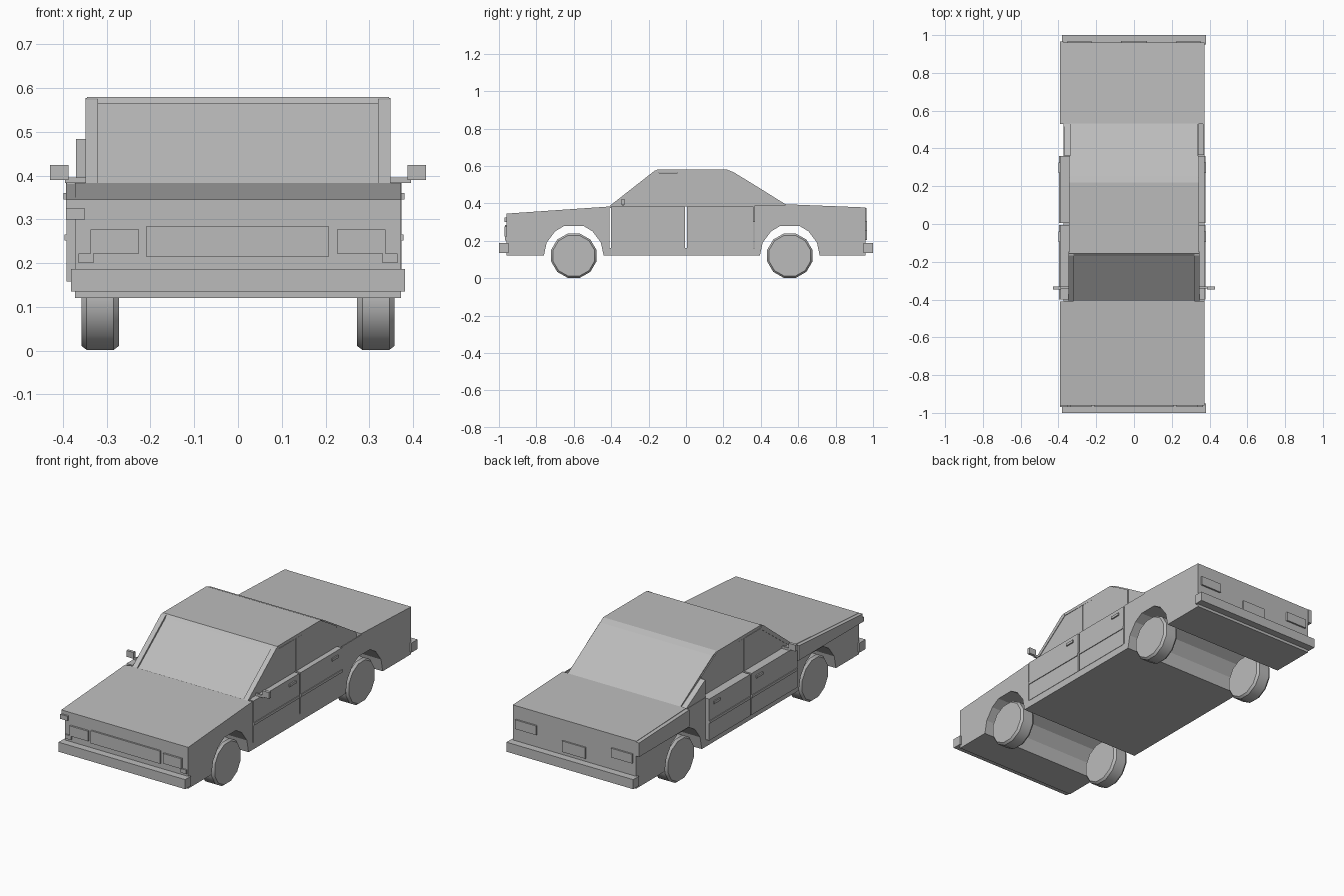
import bpy, bmesh, math

if "Cube" in bpy.data.objects:
    bpy.data.objects.remove(bpy.data.objects["Cube"])

grey = bpy.data.materials.new("body_grey")
grey.diffuse_color = (0.5, 0.5, 0.5, 1)
grey.use_nodes = True
grey.node_tree.nodes["Principled BSDF"].inputs["Base Color"].default_value = grey.diffuse_color


def finish(name, bm):
    bmesh.ops.recalc_face_normals(bm, faces=bm.faces)
    mesh = bpy.data.meshes.new(name)
    bm.to_mesh(mesh)
    bm.free()
    mesh.materials.append(grey)
    ob = bpy.data.objects.new(name, mesh)
    bpy.context.collection.objects.link(ob)
    return ob


def prism(name, pts, x0, x1):
    """Extrude a (y, z) outline across x."""
    bm = bmesh.new()
    face = bm.faces.new([bm.verts.new((x0, y, z)) for y, z in pts])
    ext = bmesh.ops.extrude_face_region(bm, geom=[face])
    for v in ext["geom"]:
        if isinstance(v, bmesh.types.BMVert):
            v.co.x = x1
    return finish(name, bm)


def box(name, x0, x1, y0, y1, z0, z1):
    return prism(name, [(y0, z0), (y1, z0), (y1, z1), (y0, z1)], x0, x1)


FRONT_AXLE, REAR_AXLE = -0.6, 0.555
ARCH = [(-.16, .12), (-.145, .19), (-.10, .25), (-.05, .28),
        (.05, .28), (.10, .25), (.145, .19), (.16, .12)]


def arch(yc):
    return [(yc + y, z) for y, z in ARCH]


# Lower body: bonnet, low cabin floor and boot, with wheel tunnels
outline = ([(-.96, .12)] + arch(FRONT_AXLE) + arch(REAR_AXLE) +
           [(.96, .12), (.96, .378), (.53, .395), (.53, .30), (.365, .30),
            (.365, .16), (-.408, .16), (-.408, .383), (-.96, .345)])
prism("lower_body", outline, -.372, .372)

# Bumpers
box("front_bumper", -.382, .382, -1, -.95, .135, .187)
box("rear_bumper", -.382, .382, .95, 1, .135, .187)

# Roof, windscreen and rear window
prism("windscreen", [(-.408, .375), (-.395, .375), (-.15, .555), (-.16, .567)], -.325, .325)
prism("roof", [(-.17, .565), (.25, .56), (.22, .58), (-.155, .58)], -.345, .345)
prism("rear_window", [(.22, .58), (.22, .565), (.25, .55), (.53, .375),
                      (.54, .39), (.36, .502), (.255, .566)], -.34, .34)

# Doors, side windows and pillars on both sides
for s, side in ((1, "right"), (-1, "left")):
    outer = .374 if s > 0 else .392
    for part, y0, y1 in (("front", -.40, -.006), ("rear", .006, .36)):
        box(f"{side}_{part}_door", s * .335, s * outer, y0, y1, .158, .384)
        box(f"{side}_{part}_side_trim", s * outer, s * (outer + .004), y0, y1, .252, .266)
        box(f"{side}_{part}_door_handle", s * outer, s * (outer + .007),
            y1 - .09, y1 - .035, .346, .36)
    prism(f"{side}_front_window", [(-.395, .384), (-.006, .384), (-.006, .562), (-.16, .562)],
          s * .335, s * .345)
    prism(f"{side}_rear_window", [(.006, .384), (.36, .384), (.36, .495), (.25, .562), (.006, .562)],
          s * .335, s * .345)
    box(f"{side}_centre_pillar", s * .334, s * .342, -.006, .006, .384, .562)
    # Slanted windscreen pillar
    prism(f"{side}_front_pillar", [(-.412, .383), (-.385, .383), (-.145, .562),
                                   (-.15, .578), (-.168, .574)], s * .32, s * .348)
    # Rear roof pillar and quarter skin below it
    px = (.33, .342) if s > 0 else (.335, .37)
    prism(f"{side}_rear_pillar", [(.362, .30), (.53, .30), (.53, .388), (.362, .484)],
          s * px[0], s * px[1])
    box(f"{side}_quarter_skin", s * .366, s * .372, .365, .53, .30, .388)
    # Door mirror
    box(f"{side}_mirror_stalk", s * .345, s * .395, -.342, -.332, .383, .396)
    box(f"{side}_mirror", s * .387, s * .43, -.346, -.33, .39, .424)
    # Lamps at the nose and tail
    box(f"{side}_headlight", s * .226, s * .337, -.97, -.96, .222, .277)
    box(f"{side}_bumper_bracket", s * .33, s * .365, -.968, -.96, .20, .222)
    box(f"{side}_tail_lamp", s * .225, s * .352, .96, .969, .255, .305)

# Raised strips along the left wings, and the left corner marker
prism("left_front_wing_strip", [(-.96, .30), (-.41, .30), (-.41, .381), (-.96, .345)], -.372, -.393)
prism("left_rear_wing_strip", [(.53, .30), (.965, .30), (.965, .376), (.53, .392)], -.372, -.393)
box("left_corner_marker", -.393, -.35, -.97, -.955, .30, .325)

# Grille and number plate panel
box("grille", -.21, .208, -.969, -.96, .215, .284)
box("rear_plate", -.07, .07, .96, .968, .205, .265)


# Wheels: low-sided tyres with bevelled shoulders
def wheel(name, x0, x1, yc, n=12):
    bm = bmesh.new()
    b = .012
    rings = []
    for x, r in ((x0, .115), (x0 + b, .125), (x1 - b, .125), (x1, .115)):
        rings.append([bm.verts.new((x, yc + r * math.cos((i + .5) * math.tau / n),
                                    .12 + .98 * r * math.sin((i + .5) * math.tau / n)))
                      for i in range(n)])
    for a, c in zip(rings, rings[1:]):
        for i in range(n):
            j = (i + 1) % n
            bm.faces.new((a[i], a[j], c[j], c[i])).smooth = True
    bm.faces.new(rings[0])
    bm.faces.new(rings[-1])
    ob = finish(name, bm)
    bpy.ops.object.select_all(action='DESELECT')
    ob.select_set(True)
    bpy.context.view_layer.objects.active = ob
    bpy.ops.object.shade_smooth_by_angle(angle=math.radians(35))


for end, yc in (("front", FRONT_AXLE), ("rear", REAR_AXLE)):
    wheel(f"right_{end}_wheel", .272, .358, yc)
    wheel(f"left_{end}_wheel", -.358, -.272, yc)
